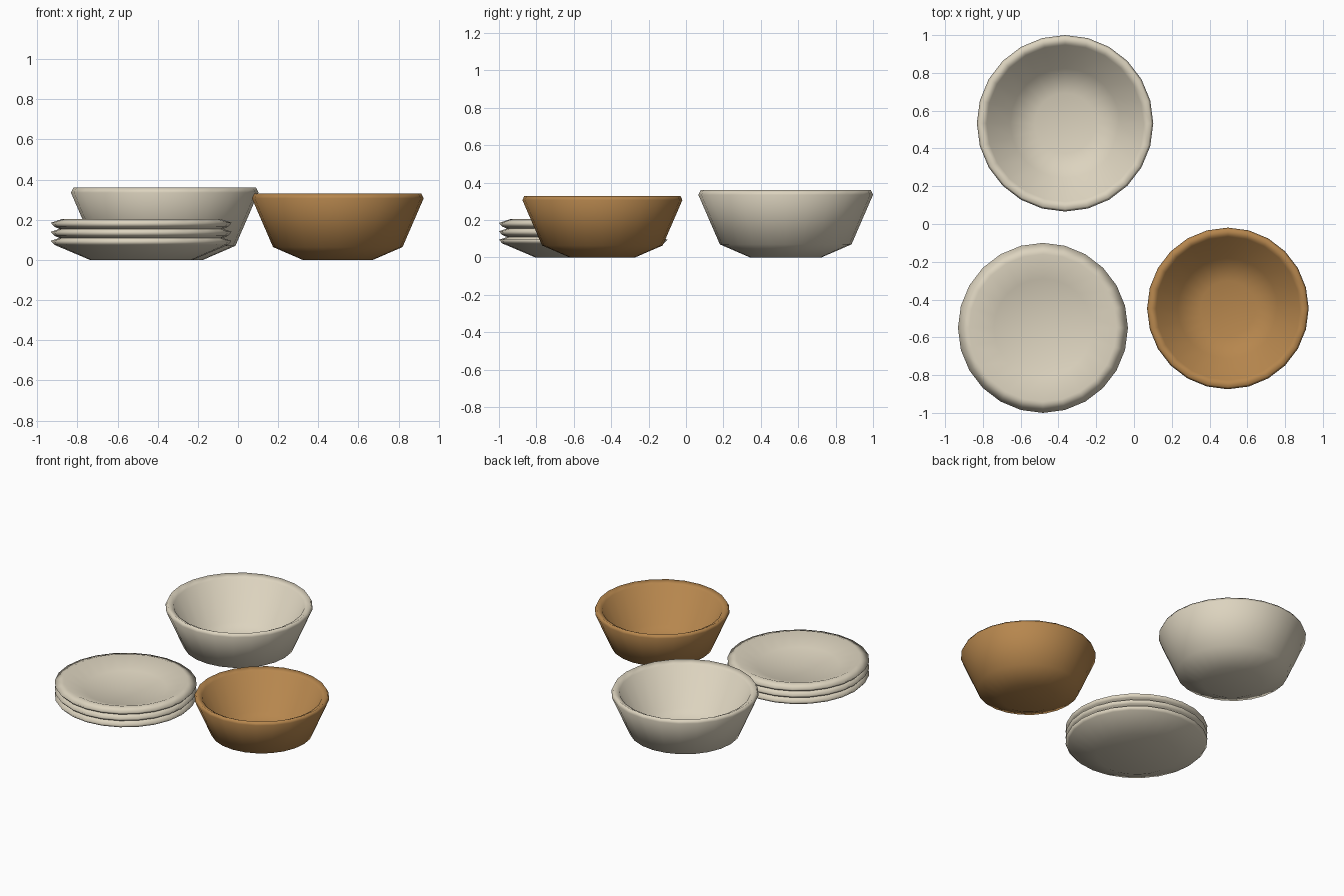
import bpy, bmesh, math

if "Cube" in bpy.data.objects:
    bpy.data.objects.remove(bpy.data.objects["Cube"])

SIDES = 24

def material(name, rgb):
    m = bpy.data.materials.new(name)
    m.diffuse_color = (*rgb, 1.0)
    m.use_nodes = True
    m.node_tree.nodes["Principled BSDF"].inputs["Base Color"].default_value = m.diffuse_color
    return m

cream = material("cream_ceramic", (0.72, 0.655, 0.52))
brown = material("brown_glaze", (0.47, 0.24, 0.075))

def lathe(name, profile, loc, mat, scale=1.0):
    """Turn an (r, z) profile round z; it starts and ends on the axis."""
    bm = bmesh.new()
    rings = []
    for r, z in profile:
        if r == 0:
            rings.append([bm.verts.new((0, 0, z * scale))] * SIDES)
        else:
            rings.append([bm.verts.new((r * scale * math.cos(2 * math.pi * i / SIDES),
                                        r * scale * math.sin(2 * math.pi * i / SIDES),
                                        z * scale)) for i in range(SIDES)])
    for a, b in zip(rings, rings[1:]):
        for i in range(SIDES):
            j = (i + 1) % SIDES
            corners = list(dict.fromkeys((a[i], a[j], b[j], b[i])))
            bm.faces.new(corners).smooth = True
    bmesh.ops.recalc_face_normals(bm, faces=bm.faces)
    mesh = bpy.data.meshes.new(name)
    bm.to_mesh(mesh)
    bm.free()
    mesh.materials.append(mat)
    ob = bpy.data.objects.new(name, mesh)
    ob.location = loc
    bpy.context.collection.objects.link(ob)
    return ob

# Bowl: foot, flared wall, rounded rim, inner wall, floor
bowl = [(0, 0), (0.19, 0), (0.352, 0.07), (0.467, 0.335), (0.455, 0.36),
        (0.415, 0.34), (0.29, 0.09), (0.16, 0.05), (0, 0.05)]
lathe("large_cream_bowl", bowl, (-0.365, 0.533, 0), cream)
lathe("small_brown_bowl", bowl, (0.497, -0.447, 0), brown, 0.916)

# Stack of three shallow plates
plate = [(0, 0), (0.255, 0), (0.432, 0.075), (0.45, 0.095), (0.39, 0.115),
         (0.26, 0.06), (0, 0.045)]
for k in range(3):
    lathe(f"plate_{k + 1}", plate, (-0.482, -0.55, 0.045 * k), cream)
